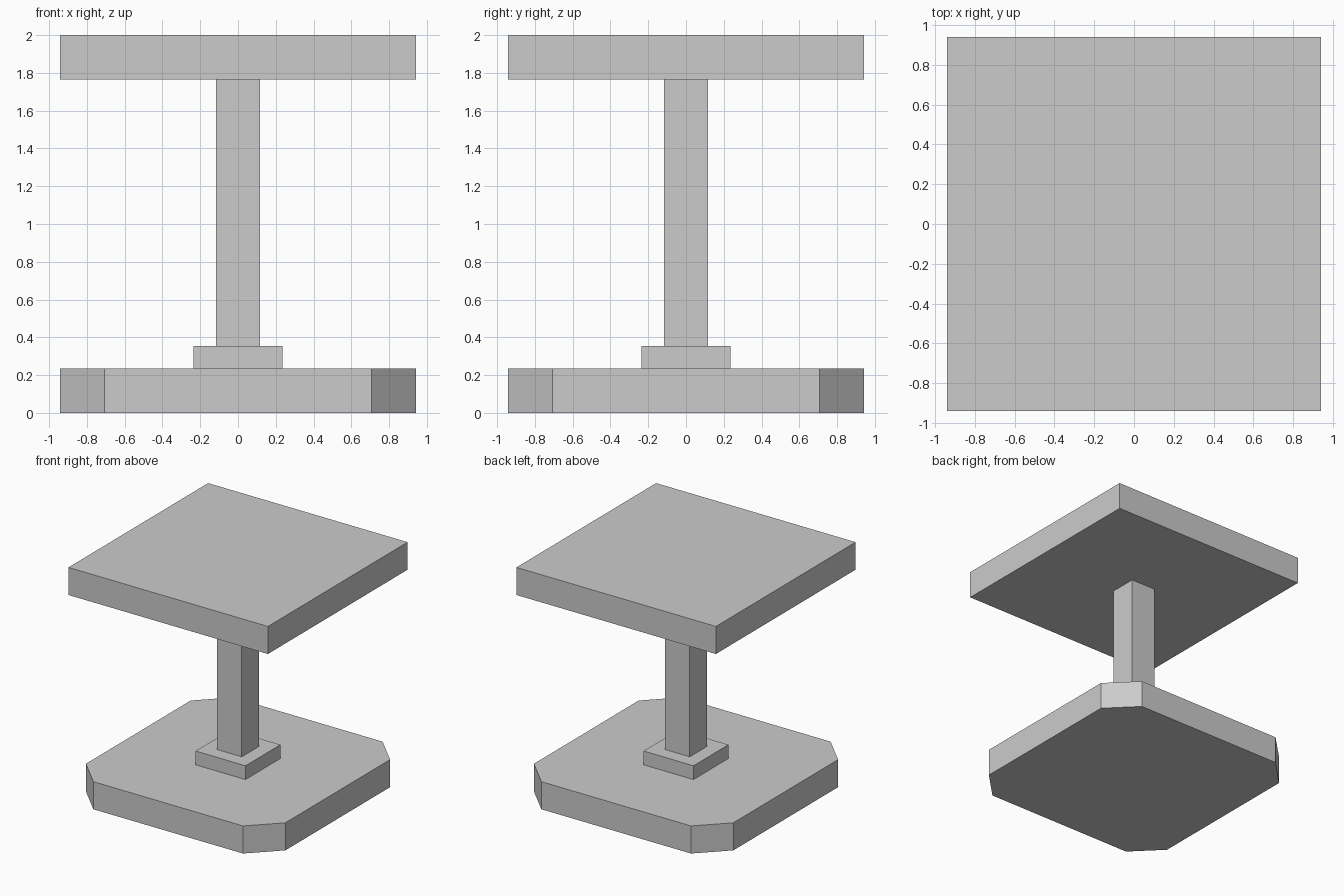
import bpy, bmesh

if "Cube" in bpy.data.objects:
    bpy.data.objects.remove(bpy.data.objects["Cube"])

U = 2 / 17  # design grid unit: the model is 17 units tall


def slab(name, half, z0, z1, cut=0):
    """Extrude a square outline, optionally with cut corners, from z0 to z1."""
    outline = []
    for sx, sy in ((1, 1), (-1, 1), (-1, -1), (1, -1)):
        if cut:
            pair = [(sx * half, sy * (half - cut)), (sx * (half - cut), sy * half)]
            outline += pair if sx == sy else pair[::-1]
        else:
            outline.append((sx * half, sy * half))
    bm = bmesh.new()
    face = bm.faces.new([bm.verts.new((x * U, y * U, z0 * U)) for x, y in outline])
    top = bmesh.ops.extrude_face_region(bm, geom=[face], use_keep_orig=True)["geom"]
    bmesh.ops.translate(bm, vec=(0, 0, (z1 - z0) * U),
                        verts=[v for v in top if isinstance(v, bmesh.types.BMVert)])
    bmesh.ops.recalc_face_normals(bm, faces=bm.faces)
    mesh = bpy.data.meshes.new(name)
    bm.to_mesh(mesh)
    bm.free()
    obj = bpy.data.objects.new(name, mesh)
    bpy.context.collection.objects.link(obj)
    return obj


# Floor plate with cut corners, collar, post and square top
slab("base_plate", 8, 0, 2, cut=2)
slab("post_collar", 2, 2, 3)
slab("post", 1, 3, 15)
slab("table_top", 8, 15, 17)
